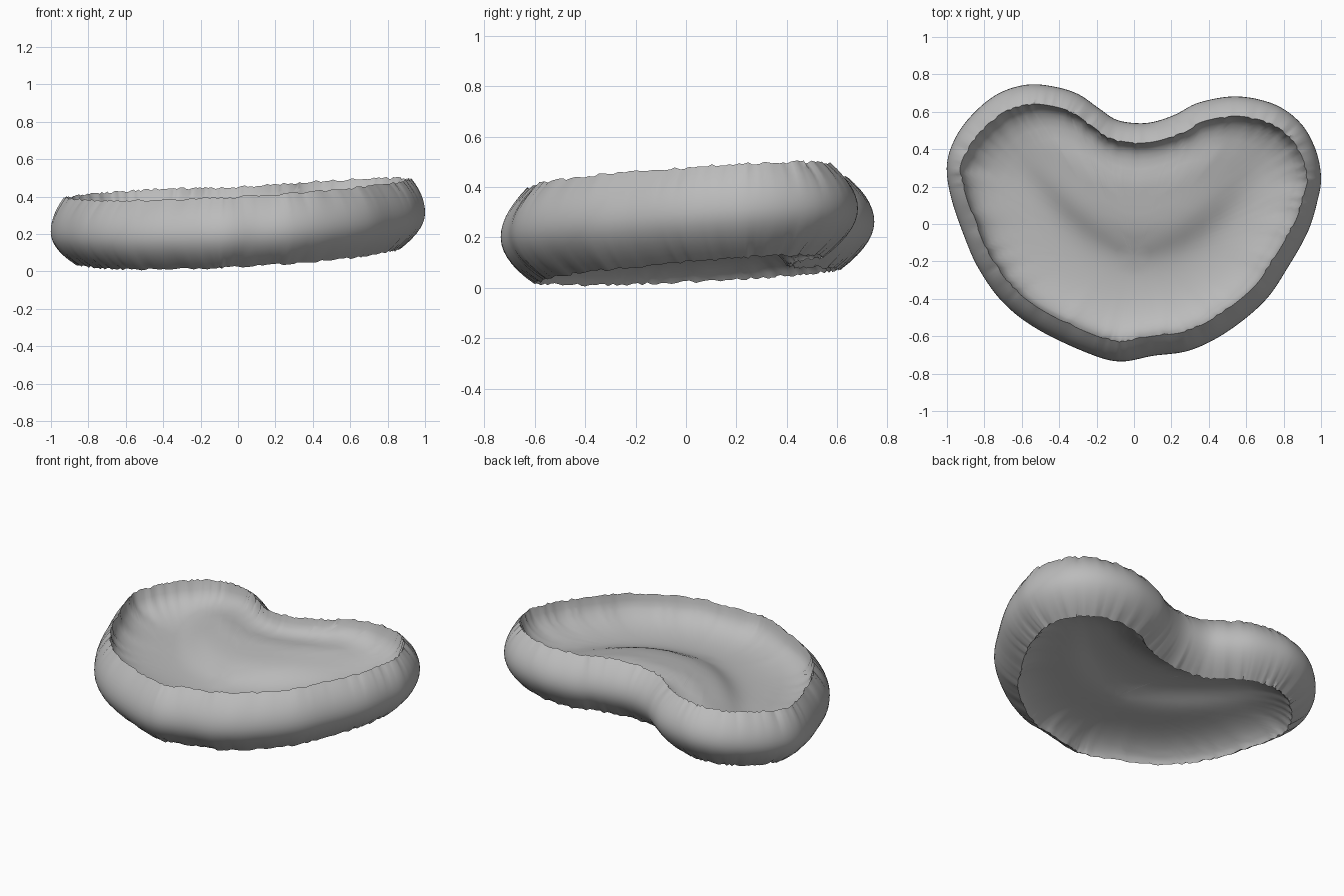
import bpy, bmesh, math, random
from mathutils import Vector, kdtree

random.seed(4)
if "Cube" in bpy.data.objects:
    bpy.data.objects.remove(bpy.data.objects["Cube"], do_unlink=True)

# Widest outline of the heart, counter-clockwise from the front tip
OUTLINE = [(-.08, -.735), (.1, -.705), (.3, -.675), (.5, -.575), (.7, -.41), (.83, -.22),
           (.93, -.04), (.98, .12), (1, .25), (.97, .4), (.89, .54), (.75, .64),
           (.55, .682), (.35, .65), (.22, .585), (.1, .545), (0, .54), (-.1, .56),
           (-.19, .62), (-.3, .695), (-.43, .735), (-.57, .745), (-.72, .7), (-.85, .6),
           (-.95, .47), (-1, .32), (-.98, .15), (-.91, -.06), (-.83, -.24), (-.7, -.42),
           (-.52, -.56), (-.26, -.685)]
STEPS = 8
CENTRE = Vector((0, -.2))


def smooth_loop(points, steps):
    """Catmull-Rom curve through a closed list of points."""
    pts = [Vector(p) for p in points]
    n, out = len(pts), []
    for i in range(n):
        a, b, c, d = (pts[(i + k) % n] for k in (-1, 0, 1, 2))
        for s in range(steps):
            t = s / steps
            out.append((b * 2 + (c - a) * t + (a * 2 - b * 5 + c * 4 - d) * t ** 2
                        + (b * 3 - a - c * 3 + d) * t ** 3) / 2)
    return out


def top_height(p):
    return .43 + .055 * p.x + .05 * p.y


def base_height(p):
    return .062 + .05 * p.x + .065 * p.y


def plateau(p):
    """Raised area by the notch that steps down along a curved crease."""
    crease = -.12 + 1.1 * (p.x - .05) ** 2
    step = 1 / (1 + math.exp(-(p.y - crease) / .05))
    return step * math.exp(-(p.x / .55) ** 4)


loop = smooth_loop(OUTLINE, STEPS)
N = len(loop)
normals = []
for i in range(N):
    d = loop[(i + 2) % N] - loop[i - 2]
    normals.append(Vector((d.y, -d.x)).normalized())
jag = [random.uniform(-.006, .006) for _ in range(N)]
wrinkle = [random.choice((0, 0, 0, 0, .006)) for _ in range(N)]

bm = bmesh.new()


def add_ring(coords):
    return [bm.verts.new(c) for c in coords]


def bridge(a, b):
    for i in range(N):
        j = (i + 1) % N
        bm.faces.new((a[i], a[j], b[j], b[i]))


# Bulging side wall, from the lower rim to the upper rim
wall = []
SIDE_RINGS = 14
for k in range(SIDE_RINGS + 1):
    t = k / SIDE_RINGS
    u = 2 * t - 1
    coords = []
    for i, (p, nrm) in enumerate(zip(loop, normals)):
        edge = .07 + .035 * abs(nrm.y) if u > 0 else .135
        inset = edge * abs(u) ** 2 + wrinkle[i] * u * u
        q = p - nrm * inset
        z = base_height(q) * (1 - t) + top_height(q) * t + jag[i] * u * abs(u)
        coords.append((q.x, q.y, z))
    wall.append(add_ring(coords))
for a, b in zip(wall, wall[1:]):
    bridge(a, b)


def dish(rim, height, sign, lip, depth, width, hump):
    """Recessed panel: a steep lip, then a soft bowl down to the centre."""
    base = [v.co.copy() for v in rim]
    edge = kdtree.KDTree(N)
    for i, c in enumerate(base):
        edge.insert((c.x, c.y, 0), i)
    edge.balance()
    prev = rim
    for s in (.985, .965, .94, .9, .85, .78, .7, .6, .5, .4, .3, .2, .1):
        coords = []
        for c in base:
            p = CENTRE + (c.xy - CENTRE) * s
            inward = edge.find((p.x, p.y, 0))[2]
            sink = lip * (1 - math.exp(-inward / .015)) + depth * (1 - math.exp(-inward / width))
            rise = hump * min(1, inward / .2) * plateau(p)
            coords.append((p.x, p.y, height(p) - sign * sink + rise))
        ring = add_ring(coords)
        bridge(prev, ring)
        prev = ring
    mid = sum((v.co for v in prev), Vector()) / N
    tip = bm.verts.new(mid)
    for i in range(N):
        bm.faces.new((prev[i], prev[(i + 1) % N], tip))


dish(wall[-1], top_height, 1, .055, .125, .1, .09)
dish(wall[0], base_height, -1, .01, .095, .1, .05)
bmesh.ops.recalc_face_normals(bm, faces=bm.faces)

mesh = bpy.data.meshes.new("heart_cushion")
bm.to_mesh(mesh)
bm.free()
cushion = bpy.data.objects.new("heart_cushion", mesh)
bpy.context.collection.objects.link(cushion)

# Plain grey surface
grey = bpy.data.materials.new("plain_grey")
grey.use_nodes = True
colour = (.5, .5, .5, 1)
grey.diffuse_color = colour
grey.node_tree.nodes["Principled BSDF"].inputs["Base Color"].default_value = colour
mesh.materials.append(grey)

bpy.context.view_layer.objects.active = cushion
cushion.select_set(True)
bpy.ops.object.shade_smooth_by_angle(angle=math.radians(50))
